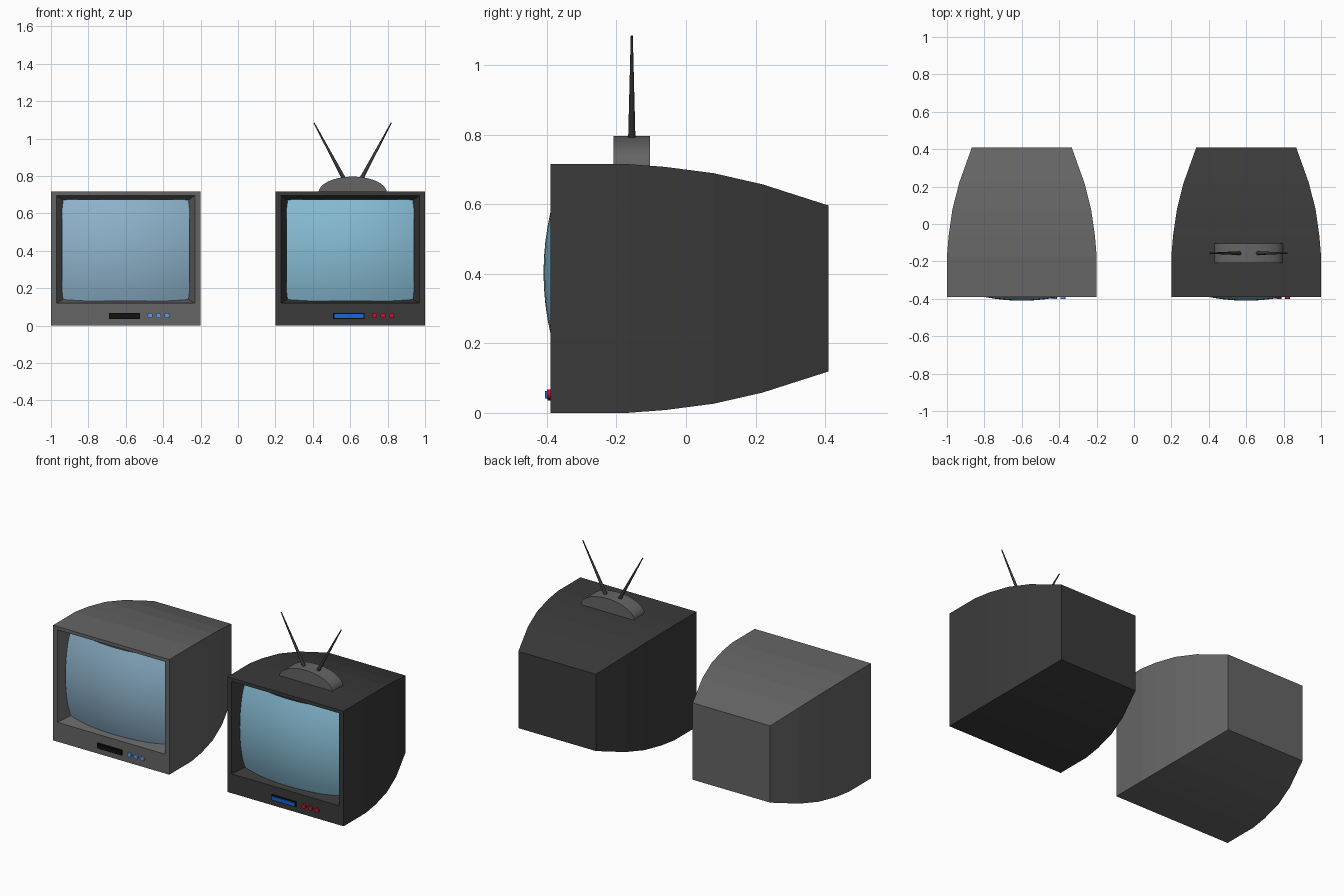
import bpy, bmesh, math
from mathutils import Vector

if "Cube" in bpy.data.objects:
    bpy.data.objects.remove(bpy.data.objects["Cube"])


def material(name, rgb):
    m = bpy.data.materials.new(name)
    m.diffuse_color = (*rgb, 1)
    m.use_nodes = True
    m.node_tree.nodes["Principled BSDF"].inputs["Base Color"].default_value = m.diffuse_color
    return m


def finish(bm, name, mat, smooth=None):
    bmesh.ops.recalc_face_normals(bm, faces=bm.faces)
    me = bpy.data.meshes.new(name)
    bm.to_mesh(me)
    bm.free()
    ob = bpy.data.objects.new(name, me)
    bpy.context.collection.objects.link(ob)
    me.materials.append(mat)
    if smooth:
        bpy.ops.object.select_all(action='DESELECT')
        ob.select_set(True)
        bpy.context.view_layer.objects.active = ob
        bpy.ops.object.shade_smooth_by_angle(angle=math.radians(smooth))
    return ob


def box(name, center, size, mat):
    bm = bmesh.new()
    bmesh.ops.create_cube(bm, size=1)
    for v in bm.verts:
        v.co = Vector(a * b for a, b in zip(v.co, size)) + Vector(center)
    return finish(bm, name, mat)


def rod(name, p, q, r1, r2, mat, sides=16):
    p, q = Vector(p), Vector(q)
    bm = bmesh.new()
    bmesh.ops.create_cone(bm, cap_ends=True, segments=sides, radius1=r1, radius2=r2, depth=(q - p).length)
    bm.transform((q - p).to_track_quat('Z', 'Y').to_matrix().to_4x4())
    bmesh.ops.translate(bm, verts=bm.verts, vec=(p + q) / 2)
    return finish(bm, name, mat, 40)


FRONT, MID = -0.39, 0.358


def cabinet(name, cx, mat):
    # rings run from the recess floor, over the bezel, back along the tapering case
    rings = [(-0.308, 0.335, 0.14, 0.672), (FRONT, 0.37, 0.12, 0.695)]
    for y, s in ((FRONT, 1), (-0.17, 1), (-0.06, 0.977), (0.08, 0.926), (0.22, 0.837), (0.41, 0.667)):
        rings.append((y, 0.4 * s, MID * (1 - s), MID * (1 + s)))
    bm = bmesh.new()
    loops = [[bm.verts.new((cx + sx * w, y, z)) for sx, z in ((-1, lo), (1, lo), (1, hi), (-1, hi))]
             for y, w, lo, hi in rings]
    for a, b in zip(loops, loops[1:]):
        for i in range(4):
            j = (i + 1) % 4
            bm.faces.new((a[i], a[j], b[j], b[i]))
    bm.faces.new(loops[-1])
    return finish(bm, name, mat)


def screen(name, cx, mat):
    # bulging glass, edges tucked into the recess
    bm = bmesh.new()
    bmesh.ops.create_grid(bm, x_segments=16, y_segments=12, size=1)
    for v in bm.verts:
        x, z = v.co.x * 0.342, v.co.y * 0.271
        v.co = (cx + x, -0.41 + 0.5 * x * x + 0.65 * z * z, 0.403 + z)
    ob = finish(bm, name, mat, 40)
    if ob.data.polygons[0].normal.y > 0:
        ob.data.flip_normals()


def television(label, cx, case, glass, panel, knob):
    cabinet(label + "_cabinet", cx, case)
    screen(label + "_screen", cx, glass)
    box(label + "_panel_rim", (cx - 0.007, -0.392, 0.052), (0.168, 0.014, 0.032), black)
    box(label + "_panel", (cx - 0.007, -0.395, 0.052), (0.156, 0.02, 0.021), panel)
    for i in range(3):
        x = cx + 0.13 + 0.045 * i
        rod(f"{label}_knob_{i + 1}", (x, -0.38, 0.054), (x, -0.4, 0.054), 0.014, 0.014, knob)


grey = material("grey_case", (0.13, 0.13, 0.13))
dark = material("dark_case", (0.042, 0.042, 0.042))
black = material("black", (0.006, 0.006, 0.006))
television("left_tv", -0.6, grey, material("pale_glass", (0.27, 0.45, 0.6)),
           black, material("light_blue", (0.12, 0.32, 0.8)))
television("right_tv", 0.6, dark, material("blue_glass", (0.24, 0.5, 0.65)),
           material("blue", (0.01, 0.13, 0.7)), material("red", (0.6, 0.005, 0.02)))

# antenna foot: half ellipse pushed through in depth
bm = bmesh.new()
arc = [(0.613 + 0.183 * math.cos(math.pi * i / 20), 0.71 + 0.087 * math.sin(math.pi * i / 20)) for i in range(21)]
face = bm.faces.new([bm.verts.new((x, -0.208, z)) for x, z in arc])
ext = bmesh.ops.extrude_face_region(bm, geom=[face], use_keep_orig=True)
bmesh.ops.translate(bm, verts=[g for g in ext["geom"] if isinstance(g, bmesh.types.BMVert)], vec=(0, 0.105, 0))
finish(bm, "antenna_foot", grey, 40)

# two tapering antenna rods
for side, s in (("left", -1), ("right", 1)):
    rod(side + "_antenna_rod", (0.613 + s * 0.038, -0.156, 0.77), (0.613 + s * 0.207, -0.156, 1.085),
        0.011, 0.003, dark, 12)
